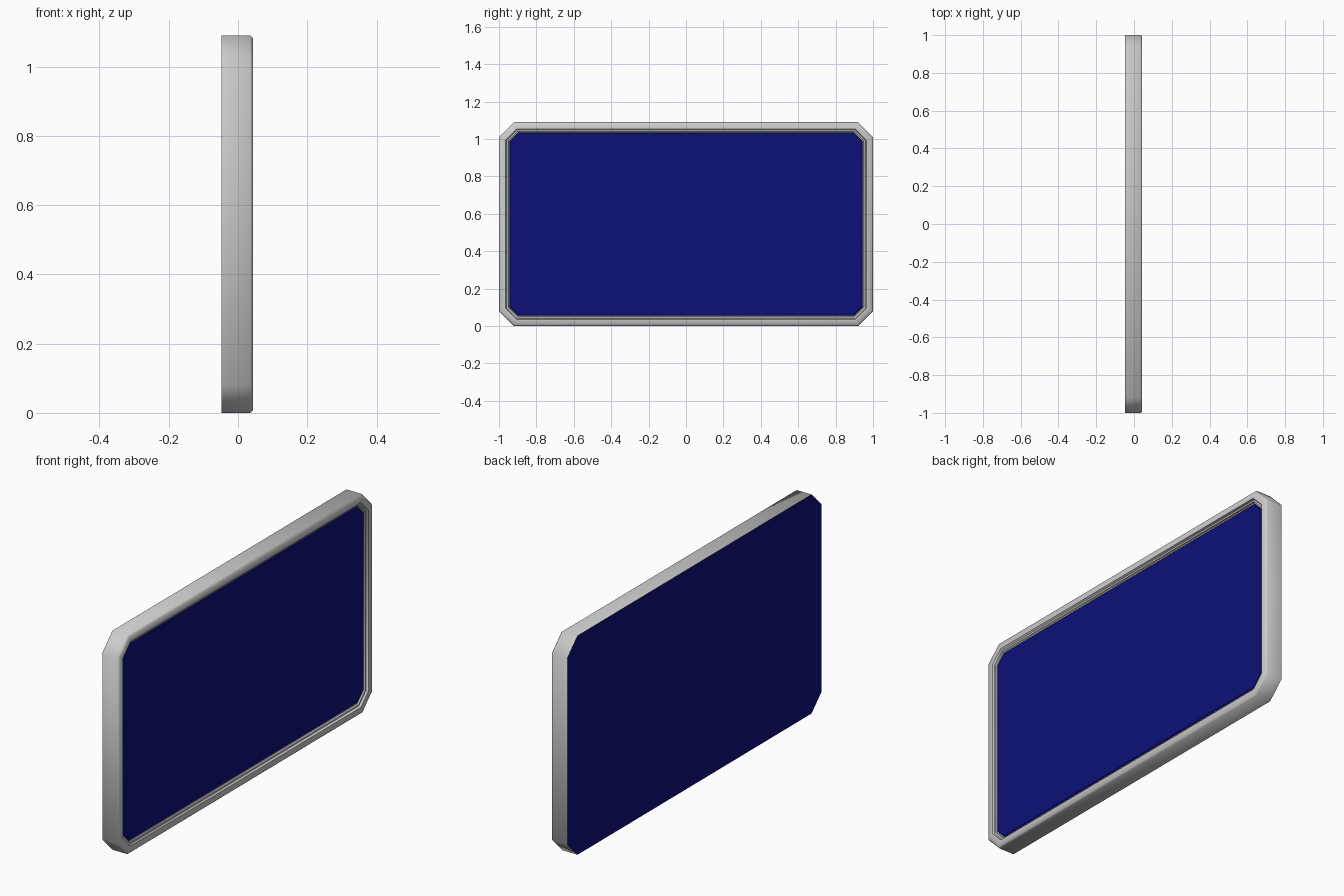
import bpy, bmesh, math

if "Cube" in bpy.data.objects:
    bpy.data.objects.remove(bpy.data.objects["Cube"])

W, H, CHAMFER = 1.0, 1.09, 0.08
BACK, FRONT = -0.047, 0.043


def octagon(x, inset):
    """Chamfered rectangle in the YZ plane, offset inwards by inset."""
    c = CHAMFER - inset * (2 - math.sqrt(2))
    y, lo, hi = W - inset, inset, H - inset
    return [(x, -y + c, lo), (x, y - c, lo), (x, y, lo + c), (x, y, hi - c),
            (x, y - c, hi), (x, -y + c, hi), (x, -y, hi - c), (x, -y, lo + c)]


def build(name, profile, cap=False, flip=False, colour=None):
    """Skin octagon rings given as (x, inset), optionally closing the last."""
    bm = bmesh.new()
    rings = [[bm.verts.new(p) for p in octagon(*s)] for s in profile]
    for a, b in zip(rings, rings[1:]):
        for i in range(8):
            j = (i + 1) % 8
            bm.faces.new((a[i], a[j], b[j], b[i]))
    if cap:
        bm.faces.new(rings[-1][::-1] if flip else rings[-1])
    mesh = bpy.data.meshes.new(name)
    bm.to_mesh(mesh)
    bm.free()
    ob = bpy.data.objects.new(name, mesh)
    bpy.context.collection.objects.link(ob)
    if colour:
        mat = bpy.data.materials.new(name + "_blue")
        mat.diffuse_color = colour
        mat.use_nodes = True
        mat.node_tree.nodes["Principled BSDF"].inputs["Base Color"].default_value = mat.diffuse_color
        mesh.materials.append(mat)
    return ob


BLUE = (0.004, 0.005, 0.19, 1)

# Frame: outer wall, bevelled front rim, stepped groove around the screen
frame = build("frame", [(BACK, 0), (FRONT - 0.008, 0), (FRONT, 0.007),
                        (FRONT, 0.036), (0.033, 0.040), (0.033, 0.048),
                        (0.026, 0.050), (0.026, 0.056)])

# Screen: shallow bevelled slab set into the frame
build("screen", [(0.026, 0.055), (0.031, 0.059)], cap=True, colour=BLUE)

# Back panel: flat sheet closing the full outline
build("back_panel", [(BACK, 0)], cap=True, flip=True, colour=BLUE)

# Soften the frame's chamfered corners
bpy.context.view_layer.objects.active = frame
frame.select_set(True)
bpy.ops.object.shade_smooth_by_angle(angle=math.radians(50))
